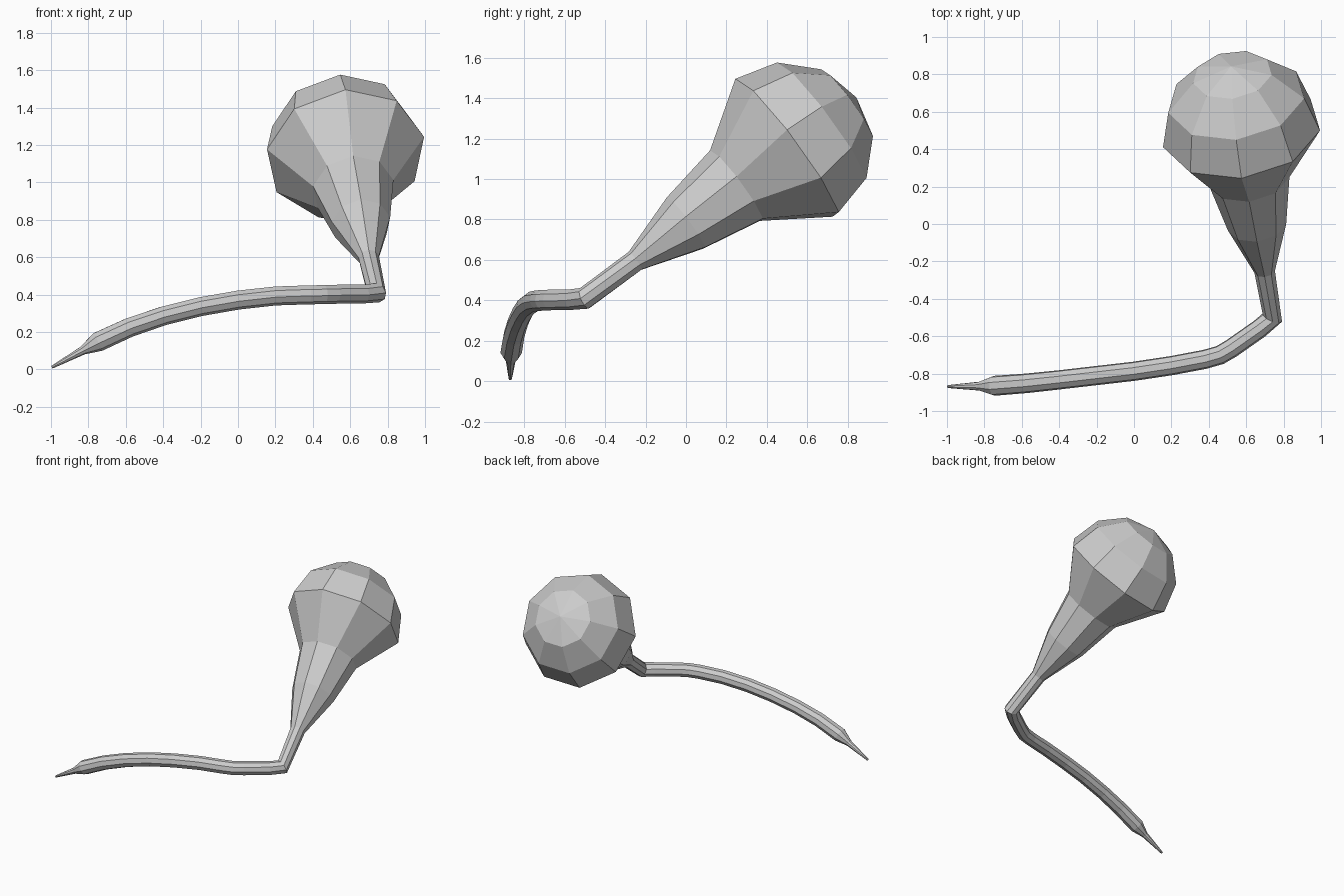
import bpy, bmesh, math
from mathutils import Vector

if "Cube" in bpy.data.objects:
    bpy.data.objects.remove(bpy.data.objects["Cube"])

SIDES = 9
neck = Vector((0.74, -0.50, 0.41))
centre = Vector((0.575, 0.50, 1.15))
axis = (centre - neck).normalized()
R = 0.43

# Stations run from the round end of the bulb down to the stem tip: (point, radius)
stations = []
for deg in (60, 30):
    a = math.radians(deg)
    stations.append((centre + axis * R * math.sin(a), R * math.cos(a)))
for s, r in ((1, R), (0.75, 0.22), (0.5, 0.16), (0.25, 0.056)):
    stations.append((neck.lerp(centre, s), r))
straight = len(stations)
stations.append((neck, 0.056))
for x, y, z, r in ((0.67, -0.56, 0.405, 0.052), (0.52, -0.665, 0.403, 0.052),
                   (0.46, -0.70, 0.401, 0.052), (0.38, -0.723, 0.40, 0.052),
                   (0.2, -0.757, 0.394, 0.052), (0.0, -0.787, 0.372, 0.052),
                   (-0.2, -0.81, 0.337, 0.052), (-0.4, -0.833, 0.287, 0.052),
                   (-0.58, -0.852, 0.226, 0.053), (-0.75, -0.865, 0.148, 0.054),
                   (-0.83, -0.867, 0.102, 0.024), (-0.995, -0.869, 0.012, 0.008)):
    stations.append((Vector((x, y, z)), r))

bm = bmesh.new()
rings = []
tangent = -axis
up = Vector((0, -0.6, 0.8))
up = (up - tangent * up.dot(tangent)).normalized()
for i, (p, r) in enumerate(stations):
    # Carry the section along the path without twist
    if i >= straight:
        t = (p - stations[i - 1][0]).normalized()
        if i + 1 < len(stations):
            t = (t + (stations[i + 1][0] - p).normalized()).normalized()
        up = tangent.rotation_difference(t) @ up
        tangent = t
    side = tangent.cross(up)
    rings.append([bm.verts.new(p + r * (up * math.cos(k * math.tau / SIDES)
                                        + side * math.sin(k * math.tau / SIDES)))
                  for k in range(SIDES)])

# Skin, domed pole and tip cap
for a, b in zip(rings, rings[1:]):
    for k in range(SIDES):
        n = (k + 1) % SIDES
        bm.faces.new((a[k], a[n], b[n], b[k]))
pole = bm.verts.new(centre + axis * R)
for k in range(SIDES):
    bm.faces.new((pole, rings[0][(k + 1) % SIDES], rings[0][k]))
bm.faces.new(rings[-1])
bmesh.ops.recalc_face_normals(bm, faces=bm.faces)

mesh = bpy.data.meshes.new("bulb_and_stem")
bm.to_mesh(mesh)
bm.free()
bpy.context.collection.objects.link(bpy.data.objects.new("bulb_and_stem", mesh))
